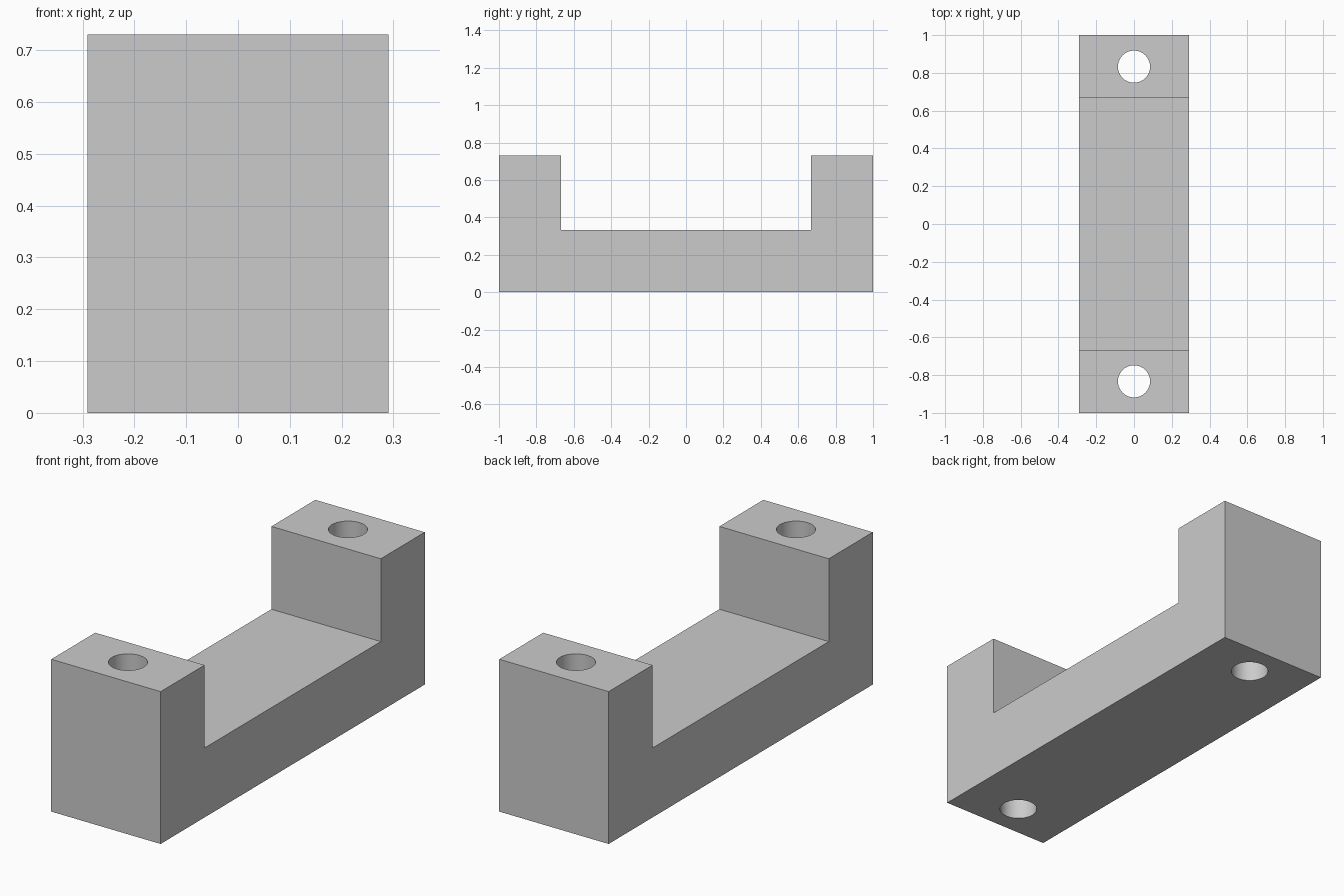
import bpy
import bmesh
from math import radians

cube = bpy.data.objects.get("Cube")
if cube:
    bpy.data.objects.remove(cube, do_unlink=True)

HALF_WIDTH, HALF_LENGTH, HEIGHT = 0.29, 1.0, 0.73
POST_INNER, FLOOR = 0.667, 0.333
HOLE_Y, HOLE_RADIUS = 0.833, 0.085

# Plain grey material
grey = bpy.data.materials.new("light_grey")
grey.use_nodes = True
colour = (0.6, 0.6, 0.6, 1)
grey.diffuse_color = colour
grey.node_tree.nodes["Principled BSDF"].inputs["Base Color"].default_value = colour


def add_object(name, bm):
    bmesh.ops.recalc_face_normals(bm, faces=bm.faces)
    mesh = bpy.data.meshes.new(name)
    bm.to_mesh(mesh)
    bm.free()
    mesh.materials.append(grey)
    obj = bpy.data.objects.new(name, mesh)
    bpy.context.collection.objects.link(obj)
    return obj


# Bracket body: U-shaped side profile, extruded across the width
half = [(HALF_LENGTH, 0), (HALF_LENGTH, HEIGHT), (POST_INNER, HEIGHT), (POST_INNER, FLOOR)]
profile = half + [(-y, z) for y, z in reversed(half)]
bm = bmesh.new()
side = bm.faces.new([bm.verts.new((-HALF_WIDTH, y, z)) for y, z in profile])
extruded = bmesh.ops.extrude_face_region(bm, geom=[side])["geom"]
bmesh.ops.translate(bm, vec=(2 * HALF_WIDTH, 0, 0),
                    verts=[v for v in extruded if isinstance(v, bmesh.types.BMVert)])
bracket = add_object("bracket", bm)

# Vertical bolt hole through each post
bpy.context.view_layer.objects.active = bracket
for name, sign in (("front_hole_cutter", -1), ("back_hole_cutter", 1)):
    bm = bmesh.new()
    bmesh.ops.create_cone(bm, cap_ends=True, segments=64, radius1=HOLE_RADIUS,
                          radius2=HOLE_RADIUS, depth=2 * HEIGHT)
    cutter = add_object(name, bm)
    cutter.location = (0, sign * HOLE_Y, HEIGHT / 2)
    cutter.hide_render = True
    bpy.context.view_layer.update()
    cut = bracket.modifiers.new(name, "BOOLEAN")
    cut.operation = "DIFFERENCE"
    cut.solver = "EXACT"
    cut.object = cutter
    bpy.ops.object.modifier_apply(modifier=cut.name)
    bpy.data.objects.remove(cutter, do_unlink=True)

# Smooth hole walls, crisp outer edges
bpy.ops.object.select_all(action="DESELECT")
bracket.select_set(True)
bpy.ops.object.shade_smooth_by_angle(angle=radians(30))
